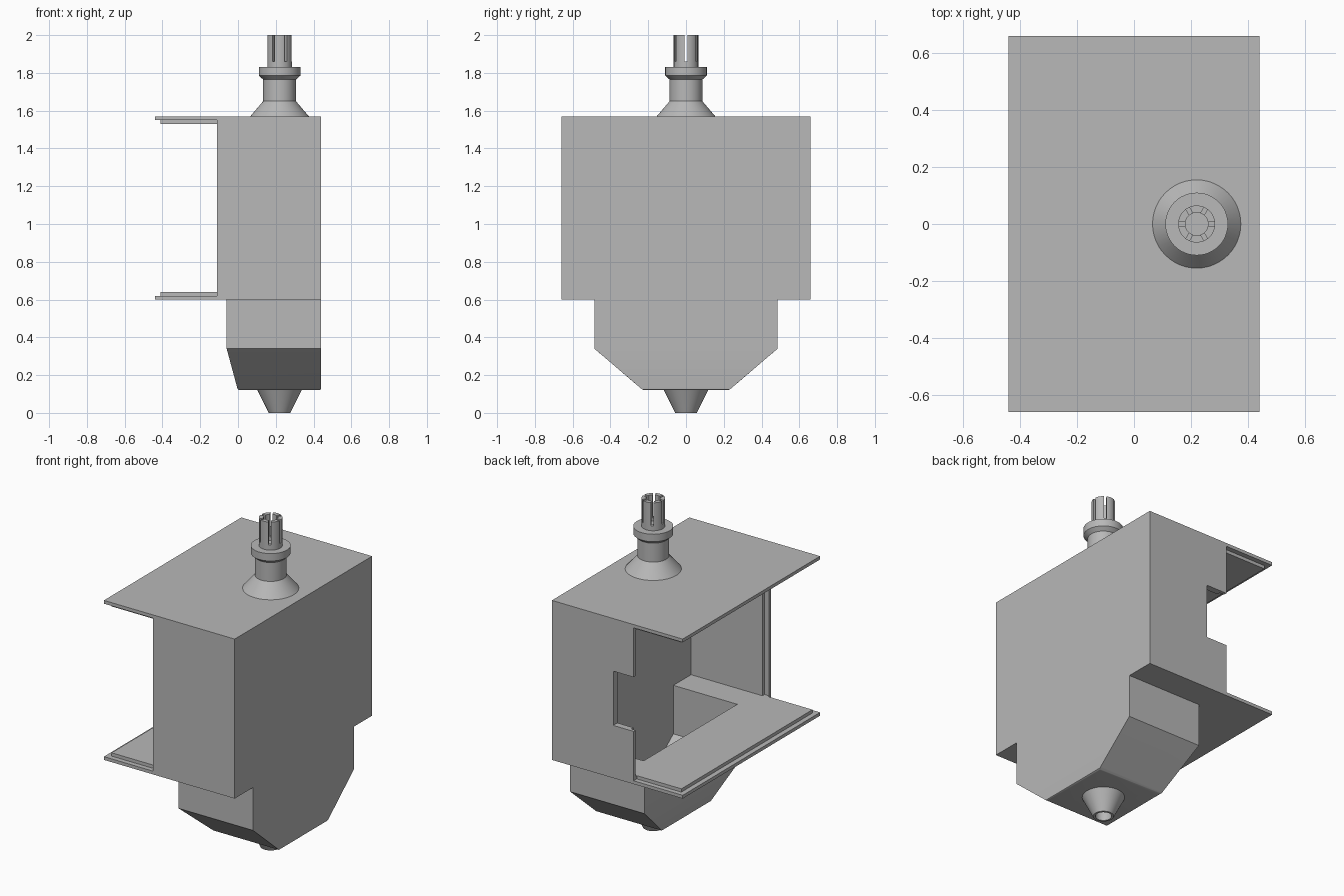
import bpy, bmesh, math
from mathutils import Matrix, Vector

cube = bpy.data.objects.get("Cube")
if cube:
    bpy.data.objects.remove(cube, do_unlink=True)

grey = bpy.data.materials.new("plain_grey")
grey.use_nodes = True
COLOR = (0.48, 0.48, 0.48, 1)
grey.diffuse_color = COLOR
grey.node_tree.nodes["Principled BSDF"].inputs["Base Color"].default_value = COLOR


def finish(bm, name):
    bmesh.ops.recalc_face_normals(bm, faces=bm.faces)
    mesh = bpy.data.meshes.new(name)
    bm.to_mesh(mesh)
    bm.free()
    mesh.materials.append(grey)
    ob = bpy.data.objects.new(name, mesh)
    bpy.context.collection.objects.link(ob)
    return ob


def loft(name, *rings, bevel=0):
    """Stack of rectangles (x0, x1, half_y, z), capped at both ends."""
    bm = bmesh.new()
    loops = [[bm.verts.new(p) for p in ((a, -h, z), (b, -h, z), (b, h, z), (a, h, z))]
             for a, b, h, z in rings]
    for low, high in zip(loops, loops[1:]):
        for i in range(4):
            j = (i + 1) % 4
            bm.faces.new((low[i], low[j], high[j], high[i]))
    bottom = bm.faces.new(loops[0][::-1])
    bm.faces.new(loops[-1])
    if bevel:
        bmesh.ops.bevel(bm, geom=list(bottom.edges), offset=bevel, segments=3,
                        profile=0.5, affect='EDGES')
    return finish(bm, name)


def box(name, x, y, z):
    bm = bmesh.new()
    bmesh.ops.create_cube(bm, size=1)
    for v in bm.verts:
        v.co = Vector([(r[0] + r[1]) / 2 + c * (r[1] - r[0]) for r, c in zip((x, y, z), v.co)])
    return finish(bm, name)


def lathe(name, profile, x):
    """Spin a closed (radius, z) profile about a vertical axis."""
    bm = bmesh.new()
    verts = [bm.verts.new((x + r, 0, z)) for r, z in profile]
    edges = [bm.edges.new((verts[i - 1], verts[i])) for i in range(len(verts))
             if profile[i - 1][0] + profile[i][0] > 0]
    bmesh.ops.spin(bm, geom=verts + edges, cent=(x, 0, 0), axis=(0, 0, 1),
                   angle=math.tau, steps=48)
    bmesh.ops.remove_doubles(bm, verts=bm.verts, dist=0.0001)
    return finish(bm, name)


def combine(target, tool, operation='DIFFERENCE'):
    tool.hide_render = True
    tool.hide_set(True)
    mod = target.modifiers.new(tool.name, 'BOOLEAN')
    mod.operation = operation
    mod.solver = 'EXACT'
    mod.object = tool


def bake(ob):
    """Apply the modifiers, drop the tools and smooth the round faces."""
    tools = [m.object for m in ob.modifiers]
    bpy.ops.object.select_all(action='DESELECT')
    bpy.context.view_layer.objects.active = ob
    ob.select_set(True)
    for m in list(ob.modifiers):
        bpy.ops.object.modifier_apply(modifier=m.name)
    for t in tools:
        bpy.data.objects.remove(t, do_unlink=True)
    bpy.ops.object.shade_smooth_by_angle(angle=math.radians(30))


W, D, LOW, TOP = 0.44, 0.66, 0.60, 1.57   # housing half width, half depth, heights
T, LIP, RABBET = 0.04, 0.02, 0.03         # wall, lip thickness, rabbet width
OPEN = -0.11                              # where the side walls end
AXIS = 0.22                               # nozzle and stem axis

# Housing with the tapered pod underneath
housing = box("housing", (-W, W), (-D, D), (LOW, TOP))
pod = loft("pod", (0, W, 0.23, 0.12), (-0.06, W, 0.485, 0.34),
           (-0.06, W, 0.485, LOW + 0.02), bevel=0.012)
combine(housing, pod, 'UNION')

# Hollow interior, open side and pod cavity
inner = W - T
combine(housing, box("interior", (-1, inner), (-D + T, D - T), (LOW + T, TOP - T)))
combine(housing, box("open_side", (-1, OPEN), (-1, 1), (LOW + T, TOP - T)))
combine(housing, loft("pod_cavity", (0.03, inner, 0.21, 0.16),
                      (-0.03, inner, 0.45, 0.345), (-0.03, inner, 0.45, 0.7)))
combine(housing, box("back_notch", (-0.3, 0.027), (D - 0.1, 1), (0.92, 1.25)))

# Rabbets for a cover: outer strips on the plates, inner strips on the walls
for tag, z in (("lower", (LOW + LIP, LOW + 0.1)), ("upper", (TOP - 0.1, TOP - LIP))):
    combine(housing, box(tag + "_edge_rabbet", (-1, -W + RABBET), (-1, 1), z))
    for s in (-1, 1):
        y = sorted((s * (D - RABBET), s))
        combine(housing, box(f"{tag}_side_rabbet_{s}", (-1, OPEN), y, z))
for s in (-1, 1):
    y = sorted((s * (D - LIP), s * (D - 0.1)))
    combine(housing, box(f"wall_rabbet_{s}", (-0.3, OPEN + RABBET), y, (LOW + T, TOP - T)))

# Outlet through the pod floor
combine(housing, lathe("outlet", [(0, 0.05), (0.045, 0.05), (0.045, 0.25), (0, 0.25)], AXIS))
bake(housing)

# Conical nozzle
nozzle = lathe("nozzle", [(0.045, 0), (0.057, 0), (0.118, 0.122), (0.045, 0.122)], AXIS)
bake(nozzle)

# Stem with flange and slotted collet
stem = lathe("stem", [(0, TOP - 0.01), (0.155, TOP - 0.01), (0.155, TOP), (0.087, 1.65),
                      (0.087, 1.765), (0.11, 1.785), (0.11, 1.83), (0.065, 1.83),
                      (0.065, 2), (0.04, 2), (0.04, 1.84), (0, 1.84)], AXIS)
for i in range(3):
    slot = box(f"slot_{i}", (-0.1, 0.1), (-0.007, 0.007), (1.86, 2.1))
    slot.data.transform(Matrix.Translation((AXIS, 0, 0)) @ Matrix.Rotation(i * math.pi / 3, 4, 'Z'))
    combine(stem, slot)
bake(stem)
